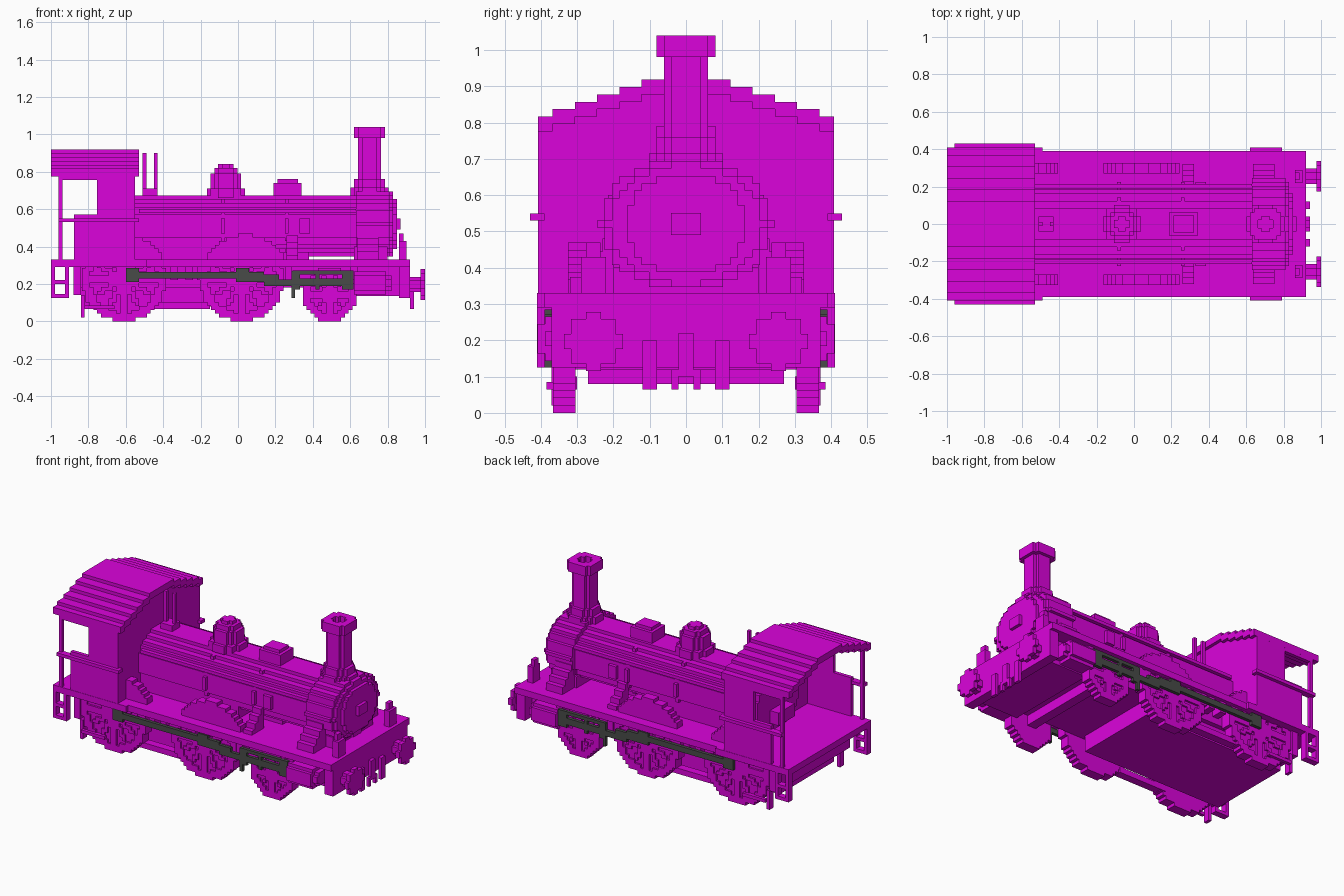
import bpy, bmesh, math

if "Cube" in bpy.data.objects:
    bpy.data.objects.remove(bpy.data.objects["Cube"])

V = 2 / 98  # edge of one block


def material(name, rgb):
    m = bpy.data.materials.new(name)
    m.use_nodes = True
    m.diffuse_color = (*rgb, 1)
    m.node_tree.nodes["Principled BSDF"].inputs["Base Color"].default_value = (*rgb, 1)
    return m


PAINT = material("magenta", (0.71, 0.001, 0.71))
STEEL = material("dark grey", (0.065, 0.07, 0.065))


def finish(name, bm, mat, mirror):
    if mirror:
        made = bmesh.ops.duplicate(bm, geom=bm.verts[:] + bm.edges[:] + bm.faces[:])["geom"]
        for v in made:
            if isinstance(v, bmesh.types.BMVert):
                v.co.y = -v.co.y
    bmesh.ops.recalc_face_normals(bm, faces=bm.faces[:])
    mesh = bpy.data.meshes.new(name)
    bm.to_mesh(mesh)
    bm.free()
    mesh.materials.append(mat)
    bpy.context.collection.objects.link(bpy.data.objects.new(name, mesh))


def boxes(name, *spans, mat=PAINT, mirror=False):
    """Blocks given as (x0, x1, y0, y1, z0, z1)."""
    bm = bmesh.new()
    for s in spans:
        for v in bmesh.ops.create_cube(bm, size=1)["verts"]:
            for a in range(3):
                lo, hi = s[2 * a], s[2 * a + 1]
                v.co[a] = (lo + hi) / 2 + v.co[a] * (hi - lo)
    finish(name, bm, mat, mirror)


def slabs(name, axis, layers, origin=(0, 0), reach=26, mat=PAINT, mirror=False):
    """Stepped outlines: each layer is (lo, hi, test), extruded along the axis."""
    bm = bmesh.new()
    a, b = [i for i in range(3) if i != axis]
    for lo, hi, test in layers:
        corners, faces = {}, []

        def corner(i, j):
            if (i, j) not in corners:
                co = [0, 0, 0]
                co[axis], co[a], co[b] = lo, origin[0] + i * V, origin[1] + j * V
                corners[i, j] = bm.verts.new(co)
            return corners[i, j]

        for i in range(-reach, reach):
            for j in range(-reach, reach):
                if test((i + 0.5) * V, (j + 0.5) * V):
                    faces.append(bm.faces.new([corner(i, j), corner(i + 1, j),
                                               corner(i + 1, j + 1), corner(i, j + 1)]))
        new = bmesh.ops.extrude_face_region(bm, geom=faces, use_keep_orig=True)["geom"]
        for v in new:
            if isinstance(v, bmesh.types.BMVert):
                v.co[axis] = hi
    finish(name, bm, mat, mirror)


def oval(a, b=None, rise=0):
    b = b or a
    return lambda u, v: (u / a) ** 2 + ((v - rise) / b) ** 2 < 1


def ring(outer, inner):
    return lambda u, v: inner < math.hypot(u, v) < outer


# Running board, underframe and buffer beams
boxes("running_board", (-1, 0.92, -0.39, 0.39, 0.29, 0.33))
boxes("cab_footplate", (-1, -0.49, -0.41, 0.41, 0.29, 0.33))
boxes("underframe", (-0.84, 0.13, -0.27, 0.27, 0.08, 0.29),
      (-0.88, 0.9, -0.3, 0.3, 0.18, 0.29), (0.6, 0.88, -0.3, 0.3, 0.135, 0.2))
boxes("front_axle", (0.46, 0.52, -0.31, 0.31, 0.12, 0.18))
boxes("front_beam", (0.86, 0.92, -0.37, 0.37, 0.125, 0.33))
boxes("rear_beam", (-0.88, -0.84, -0.37, 0.37, 0.14, 0.29))
boxes("spring_hangers", *[(x, x + 0.04, 0.3, 0.37, 0.22, 0.29)
                          for x in (-0.36, -0.28, -0.22, 0.25, 0.6)], mirror=True)
boxes("rear_guard", (-0.82, -0.66, 0.365, 0.385, 0.065, 0.085),
      (-0.84, -0.82, 0.33, 0.37, 0.02, 0.14), mirror=True)
boxes("rail_between_wheels", (-0.48, -0.15, 0.3, 0.35, 0.065, 0.1), mirror=True)


# Wheels with raised rim, hub and spokes, cut off under the running board
def wheel(name, x, r, spokes):
    def disc(u, v):
        return math.hypot(u, v) < r and v < 0.31 - r

    def relief(u, v):
        d = math.hypot(u, v)
        swing = (math.atan2(v, u) * spokes / math.tau) % 1
        near = min(swing, 1 - swing) * math.tau / spokes * d
        return disc(u, v) and (d > r - 0.045 or d < 0.05 or near < 0.013)
    slabs(name, 1, [(0.305, 0.355, disc), (0.355, 0.367, relief)],
          (x, r), 12, mirror=True)


wheel("rear_wheels", -0.61, 11 * V, 12)
wheel("middle_wheels", 0.02, 11 * V, 12)
wheel("front_wheels", 0.49, 7 * V, 8)


# Splashers over the two large wheel pairs
def splasher(u, v):
    return math.hypot(u, v) < 0.24 and v > 0.1


def splasher_end(u, v):
    return splasher(u, v) and u > 0.05


slabs("middle_splashers", 1, [(0.27, 0.325, splasher)], (0.04, 0.225), 13, mirror=True)
slabs("rear_splashers", 1, [(0.27, 0.325, splasher_end)], (-0.61, 0.225), 13, mirror=True)

# Coupling rods and crosshead guides
boxes("coupling_rods", (-0.58, 0.14, 0.37, 0.39, 0.23, 0.265),
      (-0.6, -0.53, 0.37, 0.39, 0.21, 0.285), (-0.01, 0.06, 0.37, 0.39, 0.21, 0.285),
      (0.06, 0.22, 0.37, 0.39, 0.21, 0.25), (0.14, 0.3, 0.37, 0.39, 0.19, 0.225),
      mat=STEEL, mirror=True)


def guide(u, v):
    slot = abs(abs(v) - 0.03) < 0.008 and (-0.125 < u < -0.045 or -0.015 < u < 0.095)
    return abs(u) < 0.165 and -0.05 < v < 0.06 and not slot


slabs("crosshead_guides", 1, [(0.37, 0.39, guide)], (0.455, 0.21), 10, STEEL, True)
boxes("guide_bracket", (0.285, 0.305, 0.37, 0.39, 0.125, 0.27), mat=STEEL, mirror=True)

# Cylinders
slabs("cylinders", 0, [(0.62, 0.79, oval(0.088, 0.066)), (0.79, 0.82, oval(0.06, 0.045))],
      (0.327, 10 * V), 6, mirror=True)

# Boiler, bands and smokebox
slabs("boiler", 0, [(-0.64, 0.64, oval(0.208, 0.168))], (0, 25 * V), 13)
slabs("boiler_bands", 0, [(x, x + V, oval(0.222, 0.168))
                          for x in (-0.09, 0.25)], (0, 25 * V), 13)
slabs("smokebox", 0, [(lo, hi, oval(a, b, V / 2)) for lo, hi, a, b in (
    (0.63, 0.81, 0.235, 0.182), (0.81, 0.83, 0.215, 0.165),
    (0.83, 0.85, 0.165, 0.14), (0.85, 0.87, 0.045, 0.03))], (0, 25 * V), 13)
boxes("firebox", (-0.56, 0.13, -0.18, 0.18, 0.33, 0.44))
boxes("boiler_supports", (0.2, 0.38, -0.1, 0.1, 0.33, 0.38), (0.62, 0.8, -0.2, 0.2, 0.33, 0.4))
boxes("side_pipes", (0.33, 0.385, 0.18, 0.225, 0.47, 0.55),
      (-0.53, 0.63, 0.19, 0.215, 0.58, 0.6), mirror=True)

# Stepped saddle plates beside the smokebox and the motion bracket
steps = [(0.2 + k * 0.03, 0.23 + k * 0.03, 0.48 - k * 0.035) for k in range(4)]
boxes("saddle_plates", *[(0.635, 0.75, a, b, 0.33, h) for a, b, h in steps], mirror=True)
boxes("motion_brackets", *[(0.26, 0.32, a, b, 0.33, h - 0.02) for a, b, h in steps],
      mirror=True)

# Chimney with hollow cap
slabs("chimney", 2, [(0.66, 0.715, oval(0.1)), (0.715, 0.76, oval(0.082)),
                     (0.76, 0.99, oval(0.063)), (0.98, 1.04, ring(0.09, 0.04))],
      (0.703, 0), 6)

# Steam dome, valve box and whistles
slabs("steam_dome", 2, [(0.66, 0.71, oval(0.105)), (0.71, 0.79, oval(0.082)),
                        (0.79, 0.82, oval(0.06)), (0.82, 0.84, oval(0.035))],
      (-0.065, 0), 7)
boxes("valve_box", (0.19, 0.34, -0.065, 0.065, 0.66, 0.74),
      (0.21, 0.32, -0.045, 0.045, 0.74, 0.76))
boxes("whistles", (-0.51, -0.43, -0.04, 0.04, 0.66, 0.71),
      (-0.51, -0.49, -0.01, 0.01, 0.7, 0.9), (-0.45, -0.43, -0.01, 0.01, 0.7, 0.9))


# Cab roof, walls and fittings
def roof_height(y):
    return 45 * V - V * max(0, math.ceil((abs(y) - 0.122) / (3 * V)))


slabs("cab_roof", 0, [(-1, -0.53, lambda y, z: abs(y) < 20 * V
                       and roof_height(y) - 2 * V < z < roof_height(y))], reach=48)
slabs("cab_front_wall", 0, [(-0.575, -0.55, lambda y, z: abs(y) < 20 * V
                             and 0.33 < z < roof_height(y) - V)], reach=48)


def cab_side(x, z):
    if not (-0.96 < x < -0.56 and 0.32 < z < 0.8):
        return False
    return x > -0.755 or z > 0.755 or (x > -0.88 and z < 0.57) or x < -0.94


slabs("cab_sides", 1, [(0.385, 0.408, cab_side)], reach=50, mirror=True)
boxes("cab_side_rails", (-0.96, -0.53, 0.39, 0.43, 0.53, 0.55), mirror=True)
boxes("backhead_fittings", (-0.7, -0.64, -0.08, 0.08, 0.4, 0.48),
      (-0.68, -0.64, -0.03, 0.03, 0.56, 0.62))

# Rear footsteps: open frames with two rungs
boxes("rear_steps", *[(x, x + V, 0.37, 0.41, 0.125, 0.3) for x in (-1, -0.925)],
      *[(-1, -0.905, 0.37, 0.41, z, z + V) for z in (0.125, 0.2)], mirror=True)

# Buffers, coupling and lamps at the front
slabs("buffers", 0, [(0.92, 0.975, oval(0.04)), (0.975, 1, oval(0.073))],
      (0.255, 0.197), 5, mirror=True)
boxes("coupling", (0.92, 0.94, -0.02, 0.02, 0.1, 0.22), (0.92, 0.94, -0.04, -0.02, 0.065, 0.12),
      (0.92, 0.94, 0.02, 0.04, 0.065, 0.12))
boxes("guard_plates", (0.92, 0.94, 0.08, 0.12, 0.065, 0.2), mirror=True)
boxes("lamps", (0.86, 0.9, 0.22, 0.29, 0.33, 0.43), (0.86, 0.885, 0.235, 0.275, 0.43, 0.47),
      mirror=True)
